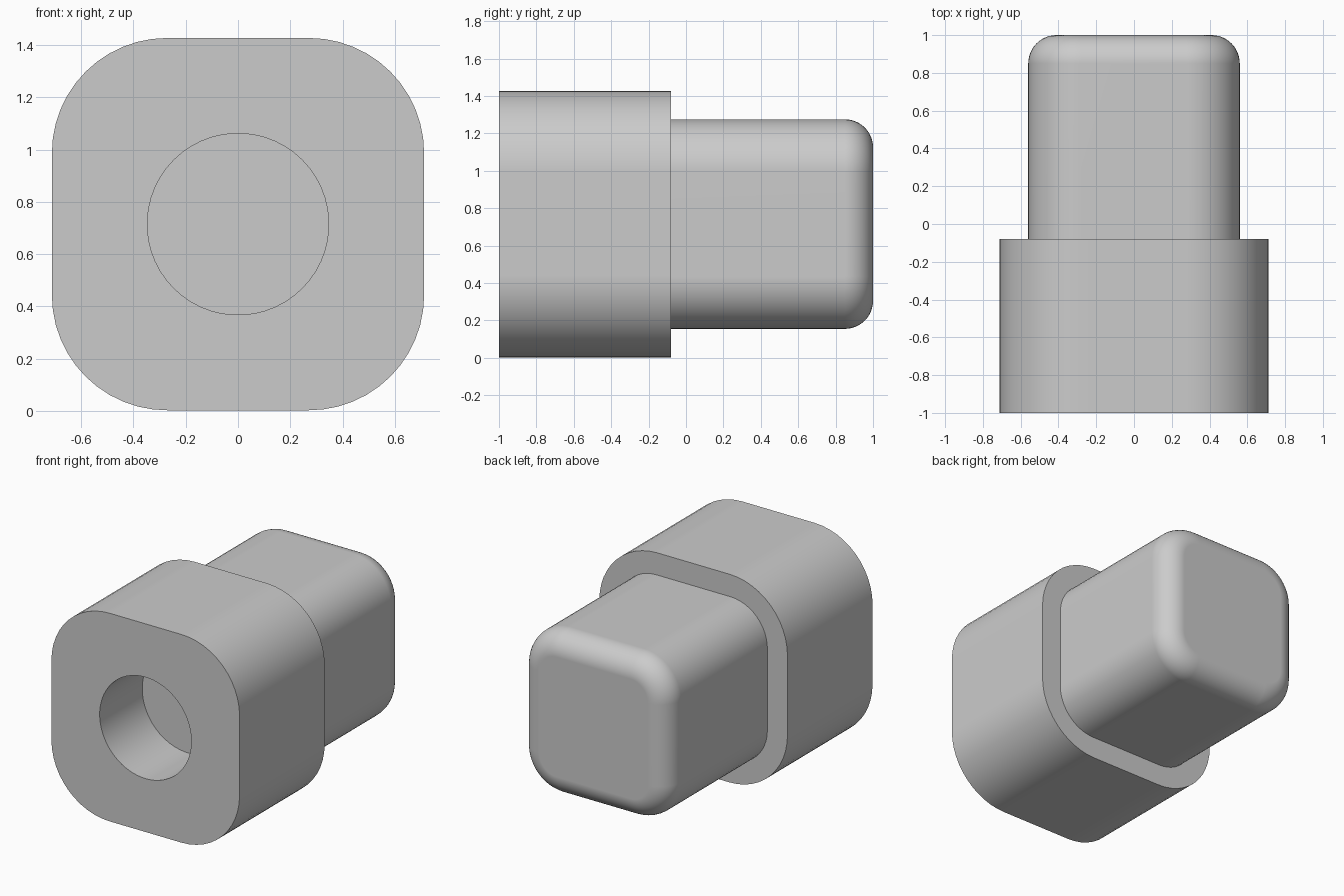
import bpy
import bmesh
import math

cube = bpy.data.objects.get("Cube")
if cube:
    bpy.data.objects.remove(cube)

MID_Z = 0.715          # height of the long axis
STEPS = 12             # segments in each rounded corner
FRONT, SHOULDER, BACK = -1.0, -0.08, 1.0
SHAFT_HALF, SHAFT_ROUND, END_ROUND = 0.56, 0.28, 0.15

grey = bpy.data.materials.new("plain grey")
grey.use_nodes = True
colour = (0.6, 0.6, 0.6, 1)
grey.diffuse_color = colour
grey.node_tree.nodes["Principled BSDF"].inputs["Base Color"].default_value = colour


def rounded_square(half, radius, y):
    """Ring of points around the long axis, with rounded corners."""
    points = []
    for quarter in range(4):
        middle = math.radians(45 + 90 * quarter)
        reach = (half - radius) * math.sqrt(2)
        for i in range(STEPS + 1):
            a = math.radians(90 * (quarter + i / STEPS))
            points.append((reach * math.cos(middle) + radius * math.cos(a), y,
                           MID_Z + reach * math.sin(middle) + radius * math.sin(a)))
    return points


def circle(radius, y):
    """Ring with the same point count as a rounded square."""
    count = 4 * (STEPS + 1)
    angles = [math.tau * (i + 0.5) / count for i in range(count)]
    return [(radius * math.cos(a), y, MID_Z + radius * math.sin(a)) for a in angles]


def loft(name, sections, cap_first=False, cap_last=False):
    """Skin the rings in order and close the chosen ends."""
    bm = bmesh.new()
    rings = [[bm.verts.new(p) for p in section] for section in sections]
    for a, b in zip(rings, rings[1:]):
        for i in range(len(a)):
            j = (i + 1) % len(a)
            bm.faces.new((a[i], a[j], b[j], b[i]))
    if cap_first:
        bm.faces.new(reversed(rings[0]))
    if cap_last:
        bm.faces.new(rings[-1])
    mesh = bpy.data.meshes.new(name)
    bm.to_mesh(mesh)
    bm.free()
    mesh.materials.append(grey)
    obj = bpy.data.objects.new(name, mesh)
    bpy.context.collection.objects.link(obj)
    bpy.ops.object.select_all(action='DESELECT')
    obj.select_set(True)
    bpy.context.view_layer.objects.active = obj
    bpy.ops.object.shade_smooth_by_angle(angle=math.radians(30))
    weighted = obj.modifiers.new("Flat face normals", 'WEIGHTED_NORMAL')
    weighted.keep_sharp = True
    return obj


# Head: blind round hole, front face, rounded sides and rear shoulder
loft("head", [
    circle(0.347, FRONT + 0.46),
    circle(0.347, FRONT),
    rounded_square(0.712, 0.44, FRONT),
    rounded_square(0.712, 0.44, SHOULDER),
    rounded_square(SHAFT_HALF, SHAFT_ROUND, SHOULDER),
], cap_first=True)

# Shaft: straight sides ending in a filleted tip
shaft = [rounded_square(SHAFT_HALF, SHAFT_ROUND, SHOULDER)]
for k in range(STEPS + 1):
    t = math.radians(90 * k / STEPS)
    inset = END_ROUND * (1 - math.cos(t))
    shaft.append(rounded_square(SHAFT_HALF - inset, SHAFT_ROUND - inset,
                                BACK - END_ROUND * (1 - math.sin(t))))
loft("shaft", shaft, cap_last=True)
